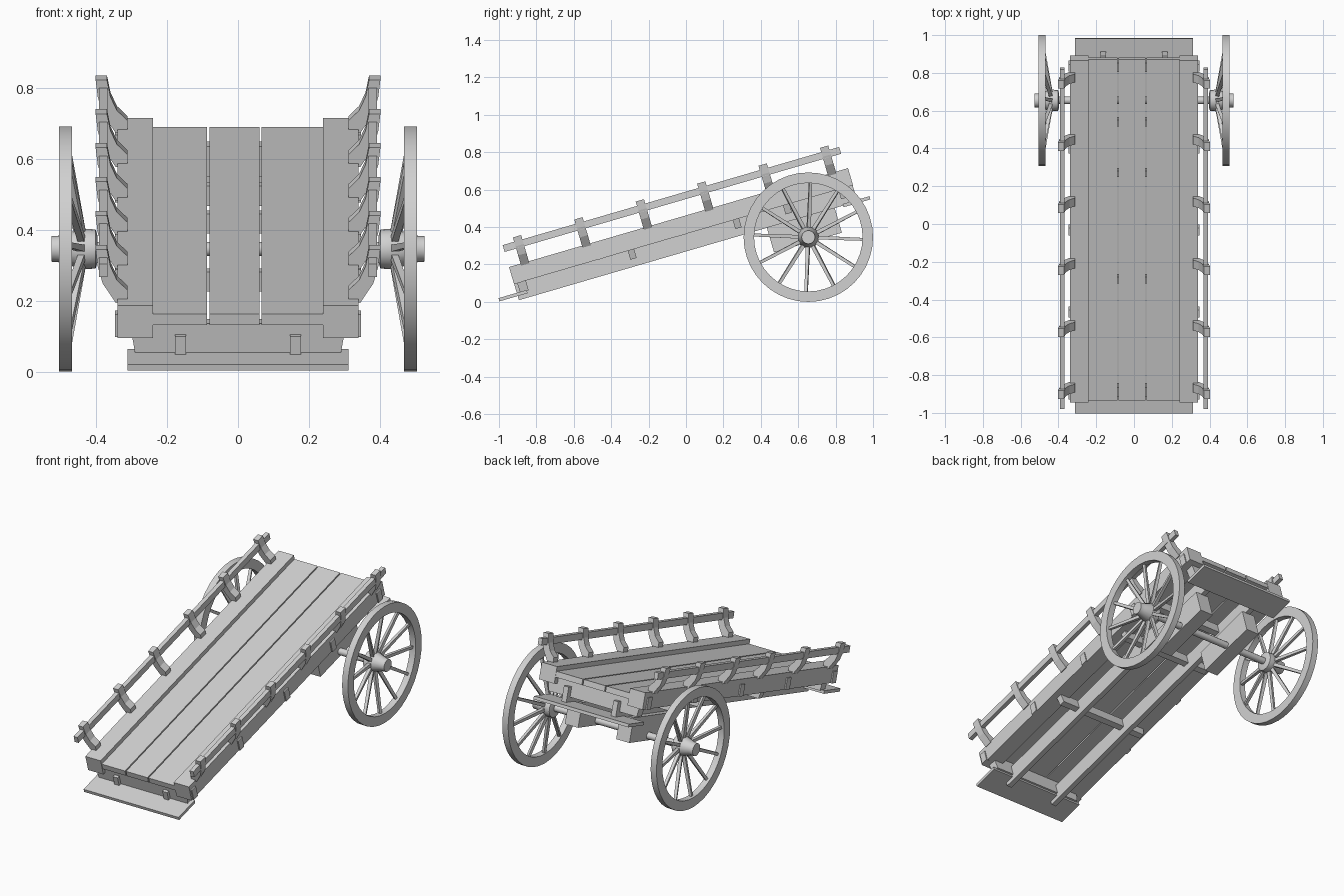
import bpy, bmesh, math
from mathutils import Matrix, Vector

cube = bpy.data.objects.get("Cube")
if cube:
    bpy.data.objects.remove(cube, do_unlink=True)

TILT = math.asin(0.28)            # slope of the cart bed
AXLE = Vector((0, 0.654, 0.346))  # wheel centre line

wood = bpy.data.materials.new("weathered_grey_wood")
wood.use_nodes = True
GREY = (0.64, 0.64, 0.64, 1)
wood.diffuse_color = GREY
bsdf = next(n for n in wood.node_tree.nodes if n.type == "BSDF_PRINCIPLED")
bsdf.inputs["Base Color"].default_value = GREY
bsdf.inputs["Roughness"].default_value = 0.8


def finish(name, bm, tilted=True, smooth=False):
    """Turn a bmesh into an object; tilted parts follow the bed slope."""
    bmesh.ops.recalc_face_normals(bm, faces=bm.faces)
    mesh = bpy.data.meshes.new(name)
    bm.to_mesh(mesh)
    bm.free()
    mesh.materials.append(wood)
    ob = bpy.data.objects.new(name, mesh)
    bpy.context.collection.objects.link(ob)
    if tilted:
        ob.rotation_euler.x = TILT
    if smooth:
        bpy.ops.object.select_all(action="DESELECT")
        ob.select_set(True)
        bpy.context.view_layer.objects.active = ob
        bpy.ops.object.shade_smooth_by_angle(angle=math.radians(35))


def box(name, x, u, w):
    """Box from (min, max) ranges: across, along and above the bed."""
    bm = bmesh.new()
    size = [r[1] - r[0] for r in (x, u, w)]
    mid = [(r[0] + r[1]) / 2 for r in (x, u, w)]
    bmesh.ops.create_cube(bm, size=1, matrix=Matrix.Translation(mid) @ Matrix.Diagonal((*size, 1)))
    finish(name, bm)


def pair(name, x, u, w):
    box("left_" + name, x, u, w)
    box("right_" + name, (-x[1], -x[0]), u, w)


def around(c, width):
    return (c - width / 2, c + width / 2)


def extrusion(name, outline, u0, u1):
    """Extrude an (across, height) outline along the bed."""
    bm = bmesh.new()
    face = bm.faces.new([bm.verts.new((x, u0, w)) for x, w in outline])
    new = bmesh.ops.extrude_face_region(bm, geom=[face])["geom"]
    bmesh.ops.translate(bm, vec=(0, u1 - u0, 0),
                        verts=[v for v in new if isinstance(v, bmesh.types.BMVert)])
    finish(name, bm)


def lathe(name, profile, side, segments, closed):
    """Revolve (x, radius) points around the axle line."""
    bm = bmesh.new()
    verts = [bm.verts.new((side * x, AXLE.y, AXLE.z + r)) for x, r in profile]
    edges = [bm.edges.new(p) for p in zip(verts, verts[1:])]
    if closed:
        edges.append(bm.edges.new((verts[-1], verts[0])))
    bmesh.ops.spin(bm, geom=verts + edges, cent=AXLE, axis=(1, 0, 0),
                   angle=math.tau, steps=segments, use_duplicate=False)
    bmesh.ops.remove_doubles(bm, verts=bm.verts, dist=1e-4)
    finish(name, bm, tilted=False, smooth=True)


# Floor planks
for name, x in (("right", (-0.24, -0.088)), ("middle", (-0.081, 0.06)), ("left", (0.067, 0.24))):
    box(name + "_floor_plank", x, (-0.852, 1.03), (0.385, 0.418))

# Side beams, and the inset chassis beams whose ends show past the cross beams
pair("side_beam", (0.24, 0.34), (-0.856, 1.032), (0.349, 0.444))
pair("chassis_beam", (0.147, 0.178), (-0.855, 1.03), (0.259, 0.353))

# Cross members, tapered towards the bottom
TAPER = [(-0.305, 0.358), (0.305, 0.358), (0.29, 0.3), (-0.29, 0.3)]
for u in (-0.205, 0.38, 0.66):
    extrusion("cross_member", TAPER, *around(u, 0.035))
END_TAPER = [(-0.305, 0.385), (0.305, 0.385), (0.29, 0.295), (-0.29, 0.295)]
extrusion("front_cross_beam", END_TAPER, -0.838, -0.79)
extrusion("rear_cross_beam", END_TAPER, 0.95, 1.0)

# Clamps on the outside of the side beams
for i in range(5):
    pair("side_clamp", (0.33, 0.347), around(-0.826 + 0.452 * i, 0.04), (0.348, 0.415))

# End boards
box("front_end_board", (-0.312, 0.312), (-0.957, -0.8), (0.282, 0.3))
box("rear_end_board", (-0.312, 0.312), (0.95, 1.1), (0.25, 0.268))

# Axle bolsters under the chassis beams
pair("axle_bolster", (0.125, 0.212), (0.526, 0.904), (0.122, 0.262))

# Top rails and the curved ribs that carry them
pair("top_rail", (0.368, 0.393), (-0.856, 1.018), (0.528, 0.566))
RIB = [(0.312, 0.47), (0.342, 0.5), (0.36, 0.54), (0.37, 0.59), (0.402, 0.59),
       (0.396, 0.54), (0.382, 0.49), (0.345, 0.433), (0.312, 0.438)]
for side, label in ((1, "left"), (-1, "right")):
    for i in range(6):
        extrusion(label + "_rail_rib", [(side * x, w) for x, w in RIB],
                  *around(-0.769 + 0.342 * i, 0.046))

# Axle
lathe("axle", [(-0.42, 0), (-0.42, 0.02), (0.42, 0.02), (0.42, 0)], 1, 12, False)

# Wheels: rim, hub and dished spokes
RIM = [(0.468, 0.29), (0.468, 0.346), (0.506, 0.346), (0.506, 0.29)]
HUB = [(0.396, 0), (0.396, 0.035), (0.402, 0.055), (0.44, 0.058),
       (0.5, 0.038), (0.526, 0.036), (0.526, 0)]
for side, label in ((1, "left"), (-1, "right")):
    lathe(label + "_wheel_rim", RIM, side, 40, True)
    lathe(label + "_wheel_hub", HUB, side, 16, False)
    bm = bmesh.new()
    for i in range(12):
        a = math.tau * i / 12 + 0.04
        out = Vector((0, math.sin(a), math.cos(a)))
        start = AXLE + out * 0.04 + Vector((side * 0.44, 0, 0))
        end = AXLE + out * 0.3 + Vector((side * 0.484, 0, 0))
        way = end - start
        turn = way.to_track_quat("Z", "X").to_matrix().to_4x4()
        bmesh.ops.create_cone(bm, cap_ends=True, segments=4, radius1=0.014, radius2=0.011,
                              depth=way.length,
                              matrix=Matrix.Translation((start + end) / 2) @ turn
                              @ Matrix.Rotation(math.pi / 4, 4, "Z"))
    finish(label + "_wheel_spokes", bm, tilted=False)
